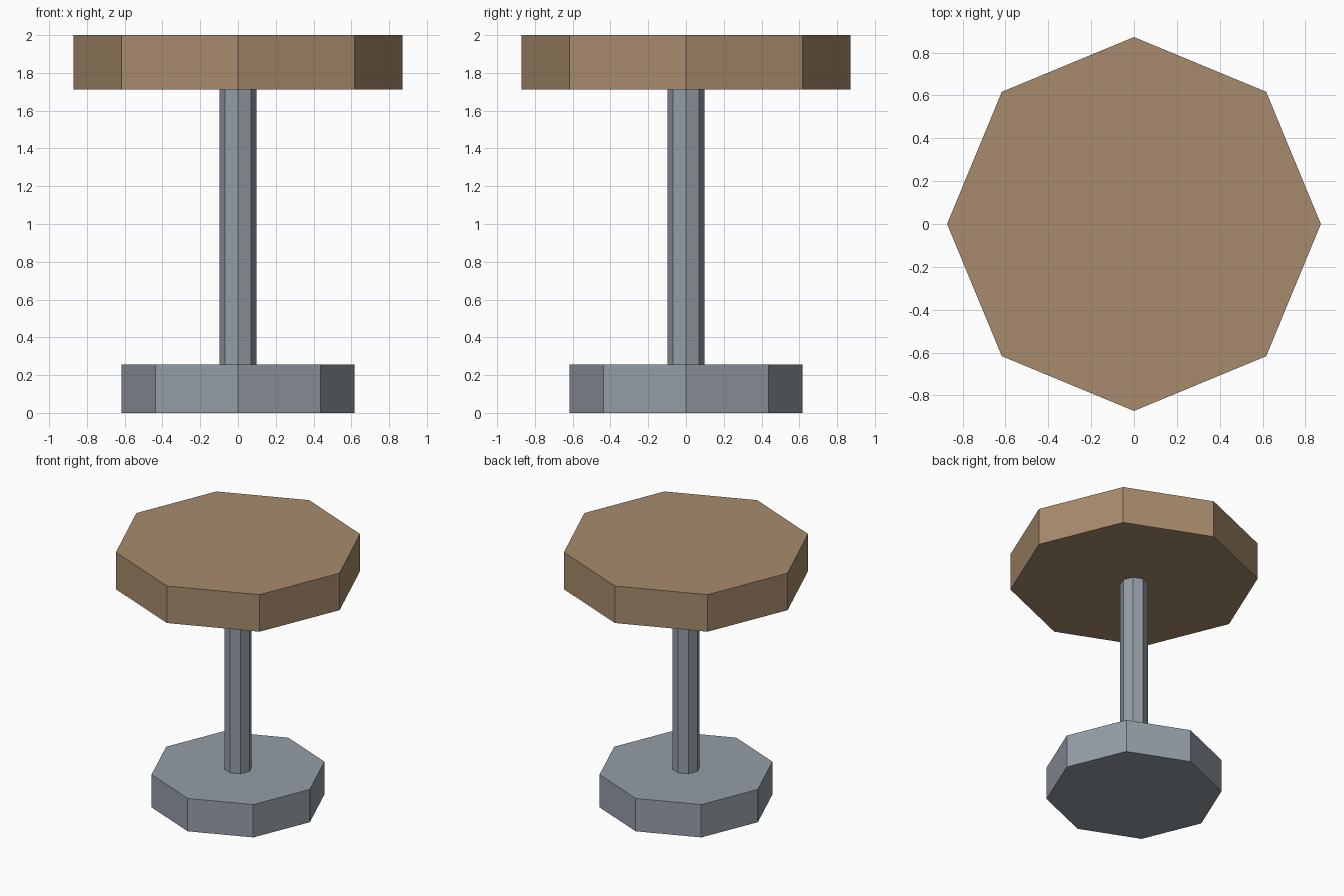
import bpy

if "Cube" in bpy.data.objects:
    bpy.data.objects.remove(bpy.data.objects["Cube"])

SIDES = 8


def material(name, rgb):
    mat = bpy.data.materials.new(name)
    mat.diffuse_color = (*rgb, 1.0)
    mat.use_nodes = True
    mat.node_tree.nodes["Principled BSDF"].inputs["Base Color"].default_value = mat.diffuse_color
    return mat


def octagon_part(name, radius, bottom, top, mat):
    """Flat-sided prism with corners on the x and y axes."""
    bpy.ops.mesh.primitive_cylinder_add(
        vertices=SIDES, radius=radius, depth=top - bottom,
        location=(0, 0, (bottom + top) / 2))
    part = bpy.context.object
    part.name = name
    part.data.materials.append(mat)
    return part


wood = material("tan wood", (0.39, 0.26, 0.15))
metal = material("grey metal", (0.30, 0.34, 0.38))

# Floor base, column and seat
octagon_part("base", 0.617, 0.0, 0.255, metal)
octagon_part("column", 0.098, 0.255, 1.713, metal)
octagon_part("seat", 0.872, 1.713, 2.0, wood)
